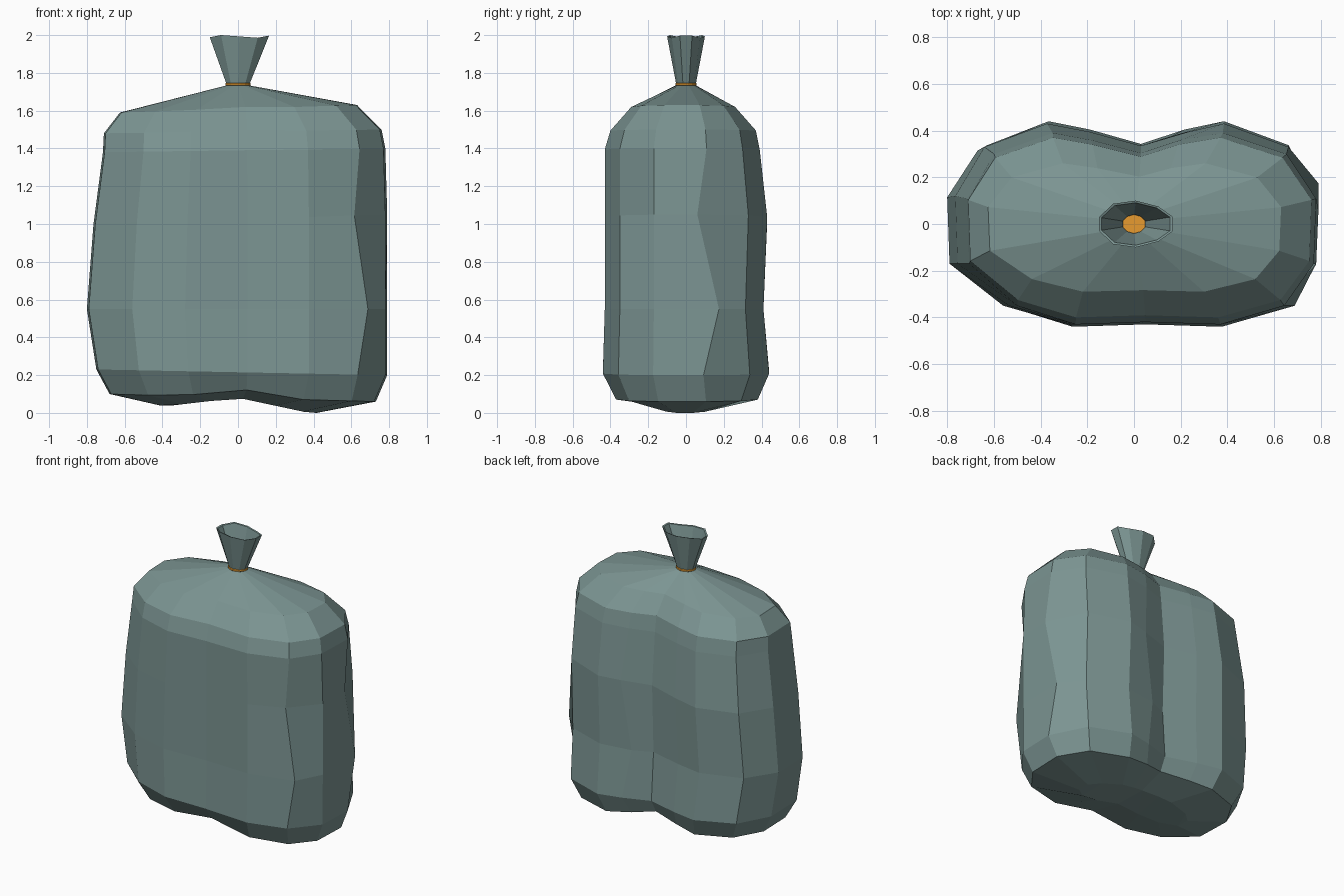
import bpy, bmesh, math

if "Cube" in bpy.data.objects:
    bpy.data.objects.remove(bpy.data.objects["Cube"])

def material(name, rgb):
    m = bpy.data.materials.new(name)
    m.diffuse_color = (*rgb, 1)
    m.use_nodes = True
    m.node_tree.nodes["Principled BSDF"].inputs["Base Color"].default_value = m.diffuse_color
    return m

PLASTIC = material("bag_plastic", (.20, .30, .29))
ORANGE = material("tie_orange", (.8, .33, .03))

def loft(name, rings, mat, cap_first=False):
    """Skin a stack of equally sized point rings."""
    bm = bmesh.new()
    vs = [[bm.verts.new(p) for p in r] for r in rings]
    n = len(vs[0])
    for a, b in zip(vs, vs[1:]):
        for i in range(n):
            j = (i + 1) % n
            bm.faces.new((a[i], a[j], b[j], b[i]))
    if cap_first:
        bm.faces.new(vs[0][::-1])
    bmesh.ops.triangulate(bm, faces=[f for f in bm.faces if len(f.verts) > 4])
    me = bpy.data.meshes.new(name)
    bm.to_mesh(me)
    bm.free()
    me.materials.append(mat)
    ob = bpy.data.objects.new(name, me)
    bpy.context.collection.objects.link(ob)

def ellipse(rx, ry, z, n=16, wave=0):
    """Oval ring starting at the left front; wave crumples its edge."""
    ring = []
    for i in range(n):
        a = math.tau * (i + .5) / n - math.pi
        w = wave * math.cos(3 * a)
        ring.append((rx * math.cos(a) + wave / 2, ry * math.sin(a) * (1 + 5 * w), z + w / 2))
    return ring

# Right half of the cross-section, front to back; the left half mirrors it
HALF = [(.33, -.43), (.61, -.35), (.79, -.17), (.80, .12), (.67, .33), (.39, .43), (.20, .395)]
SECTION = [(0, -.42), *HALF, (.03, .335), *[(-x, y) for x, y in reversed(HALF)]]
# The front creases sit a little to the right
SECTION = [(x + .05 if y < -.3 else x, y) for x, y in SECTION]
CORNER, SIDE, BACK = 2, 4, 7      # right-hand creases that wander with height

def body_ring(left, right, front, back, zl, zr, swing=0, lift=0):
    """Fit the section to the given extents, tilted from zl (left) to zr (right).
    swing shifts the right creases, lift raises the middle groove."""
    ring = []
    for i, (x, y) in enumerate(SECTION):
        px = x / .8 * (right if x > 0 else left)
        py = y / .43 * (back if y > 0 else front)
        pz = zl + (zr - zl) * (x + .8) / 1.6
        pz += lift * max(0, 1 - abs(x) / .35)
        if i == CORNER:
            px += swing * .6
        if i == SIDE:
            py += swing
        if i == BACK:
            px -= swing * .6
        ring.append((px, py, pz))
    return ring

# Underside ridge: two lobes with a dip between them
under = [(x * .52, y * .3, .02 - .025 * x + .06 * max(0, 1 - abs(x) / .7)) for x, y in SECTION]

# left, right, front, back, z left, z right, crease swing, groove lift
BODY = [(.68, .73, .37, .38, .10, .06, 0, .05),
        (.75, .79, .44, .44, .23, .20, -.03, 0),
        (.80, .79, .43, .41, .55, .55, .06, 0),
        (.765, .79, .43, .43, 1.0, 1.05, -.06, 0),
        (.715, .78, .43, .39, 1.38, 1.40, 0, 0),
        (.71, .76, .40, .37, 1.48, 1.50, 0, .01),
        (.625, .63, .29, .26, 1.59, 1.63, 0, .01)]

# Match the neck ring to the section by direction, so the gathers run straight
neck = []
for x, y in SECTION:
    a = math.atan2(y, x * .54)
    neck.append((.065 * math.cos(a), .055 * math.sin(a), 1.733))

loft("bag_body", [under, *[body_ring(*r) for r in BODY], neck], PLASTIC, cap_first=True)

# Flared, gathered mouth with a thin wall
loft("bag_mouth", [ellipse(.06, .05, 1.73, 10), ellipse(.165, .1, 1.993, 10, .015),
                   ellipse(.154, .091, 1.99, 10, .015), ellipse(.05, .04, 1.745, 10)], PLASTIC)

# Orange tie around the neck, closing the bottom of the mouth
loft("neck_tie", [ellipse(.06, .05, 1.732), ellipse(.068, .058, 1.735),
                  ellipse(.068, .058, 1.745), ellipse(.06, .05, 1.748)],
     ORANGE, cap_first=True)
